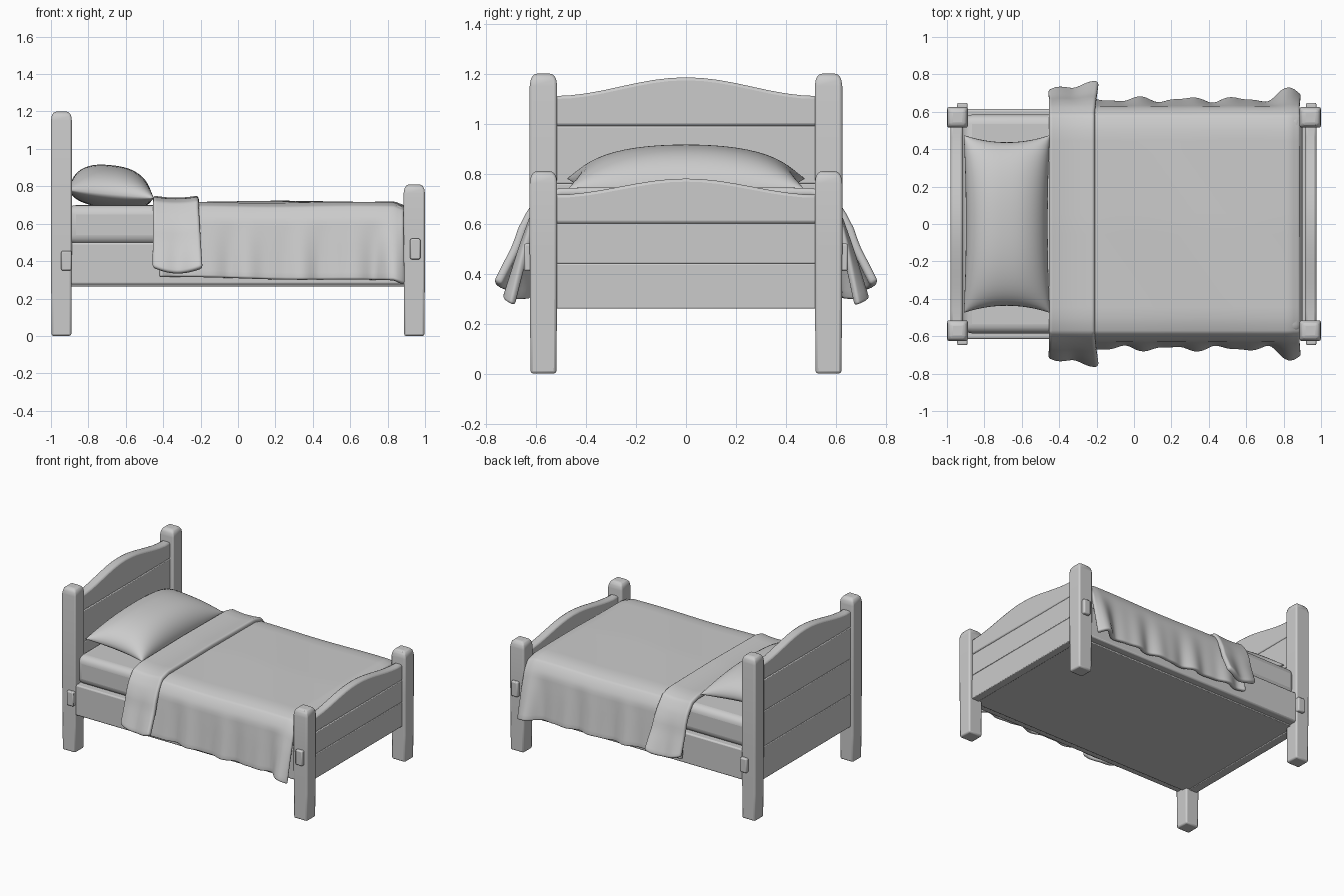
import bpy, bmesh, math
from mathutils import Vector

cube = bpy.data.objects.get("Cube")
if cube:
    bpy.data.objects.remove(cube, do_unlink=True)

grey = bpy.data.materials.new("plain grey")
grey.use_nodes = True
colour = (0.6, 0.6, 0.6, 1)
grey.diffuse_color = colour
grey.node_tree.nodes["Principled BSDF"].inputs["Base Color"].default_value = colour


def finish(bm, name, bevel=0, segments=2, thickness=0, angle=40):
    """Turn a bmesh into a smooth shaded object with its modifiers."""
    bmesh.ops.recalc_face_normals(bm, faces=bm.faces)
    mesh = bpy.data.meshes.new(name)
    bm.to_mesh(mesh)
    bm.free()
    ob = bpy.data.objects.new(name, mesh)
    bpy.context.collection.objects.link(ob)
    mesh.materials.append(grey)
    if thickness:
        mod = ob.modifiers.new("thickness", 'SOLIDIFY')
        mod.thickness, mod.offset = thickness, 0
    if bevel:
        mod = ob.modifiers.new("bevel", 'BEVEL')
        mod.width, mod.segments = bevel, segments
        mod.limit_method, mod.angle_limit = 'ANGLE', math.radians(35)
    bpy.ops.object.select_all(action='DESELECT')
    bpy.context.view_layer.objects.active = ob
    ob.select_set(True)
    bpy.ops.object.shade_smooth_by_angle(angle=math.radians(angle))
    return ob


def box(name, lo, hi, bevel=0.01, segments=2):
    bm = bmesh.new()
    bmesh.ops.create_cube(bm, size=1)
    lo, hi = Vector(lo), Vector(hi)
    for v in bm.verts:
        v.co = (lo + hi) / 2 + v.co * (hi - lo)
    return finish(bm, name, bevel, segments)


def sheet(name, nu, nv, func, thickness=0, bevel=0):
    """Grid surface; func maps u in 0..1 and v in -1..1 to a point."""
    bm = bmesh.new()
    rows = [[bm.verts.new(func(i / nu, 2 * j / nv - 1)) for j in range(nv + 1)]
            for i in range(nu + 1)]
    for a, b in zip(rows, rows[1:]):
        for j in range(nv):
            bm.faces.new((a[j], b[j], b[j + 1], a[j + 1]))
    return finish(bm, name, bevel, 3, thickness, 60)


def post(name, x0, x1, side, height):
    """Chunky post with a chamfered top and a slightly narrowed foot."""
    cx, cy, r = (x0 + x1) / 2, side * 0.57, (x1 - x0) / 2
    bm = bmesh.new()
    rings = []
    for z, s in ((0, .94), (.2, .97), (.5, 1), (height - .05, 1), (height - .015, .9), (height, .62)):
        rings.append([bm.verts.new((cx + sx * r * s, cy + sy * .055 * s, z))
                      for sx, sy in ((-1, -1), (1, -1), (1, 1), (-1, 1))])
    for a, b in zip(rings, rings[1:]):
        for k in range(4):
            bm.faces.new((a[k], a[k - 3], b[k - 3], b[k]))
    bm.faces.new(rings[0])
    bm.faces.new(rings[-1])
    finish(bm, name, 0.018, 2)


def board(name, x0, x1, seams, edge, crown):
    """Stacked planks, the last one with an arched top."""
    for n, z0 in enumerate(seams):
        last = n == len(seams) - 1
        steps = 16 if last else 1
        outline = [(-0.53, z0), (0.53, z0)]
        for i in range(steps + 1):
            y = 0.53 - 1.06 * i / steps
            arch = edge + (crown - edge) * (0.5 + 0.5 * math.cos(math.pi * y / 0.53))
            outline.append((y, arch if last else seams[n + 1]))
        bm = bmesh.new()
        face = bm.faces.new([bm.verts.new((x0, y, z)) for y, z in outline])
        out = bmesh.ops.extrude_face_region(bm, geom=[face])["geom"]
        bmesh.ops.translate(bm, vec=(x1 - x0, 0, 0),
                            verts=[g for g in out if isinstance(g, bmesh.types.BMVert)])
        finish(bm, f"{name}_plank_{n + 1}", 0.012 if last else 0.005, 2)


# Wooden frame
board("headboard", -0.98, -0.915, (0.26, 0.5, 0.76, 0.99), 1.11, 1.185)
board("footboard", 0.915, 0.975, (0.26, 0.44, 0.6), 0.715, 0.78)
for side, word in ((1, "left"), (-1, "right")):
    post(f"head_post_{word}", -1.0, -0.888, side, 1.2)
    post(f"foot_post_{word}", 0.885, 1.0, side, 0.81)
    ya, yb = sorted((side * 0.55, side * 0.615))
    box(f"side_rail_{word}", (-0.93, ya, 0.275), (0.93, yb, 0.5))
    ya, yb = sorted((side * 0.6, side * 0.648))
    box(f"head_peg_{word}", (-0.945, ya, 0.35), (-0.89, yb, 0.455), 0.008)
    box(f"foot_peg_{word}", (0.92, ya, 0.41), (0.975, yb, 0.52), 0.008)
box("bed_base", (-0.93, -0.56, 0.265), (0.93, 0.56, 0.5), 0.004)
box("mattress", (-0.915, -0.585, 0.49), (0.9, 0.585, 0.7), 0.05, 4)


def drape(v, top, hem_y, hem_z):
    """Point across a cloth lying on the bed and hanging over its sides."""
    path = ((0, top), (0.5, top - 0.006), (0.575, top - 0.025), (0.612, top - 0.085),
            (0.612 + (hem_y - 0.612) * 0.4, 0.5), (hem_y, hem_z))
    t = abs(v) * 8
    stops = (0, 3, 3.7, 4.5, 6.2, 8)
    for k in range(5):
        if t <= stops[k + 1]:
            f = (t - stops[k]) / (stops[k + 1] - stops[k])
            a, b = path[k], path[k + 1]
            return math.copysign(a[0] + (b[0] - a[0]) * f, v), a[1] + (b[1] - a[1]) * f


def blanket_point(u, v):
    x = -0.42 + 1.305 * u
    ripple = 0.012 * math.sin(x * 24 + (v > 0)) + 0.006 * math.sin(x * 41)
    corner = 0.055 * math.exp(-((x - 0.84) / 0.07) ** 2)
    y, z = drape(v, 0.705, 0.652 + ripple + corner, 0.315 - 0.02 * u)
    z += 0.003 * math.sin(7 * x + 5 * y) - 0.02 * max(0, u - 0.96) / 0.04
    return x, y, z


def fold_point(u, v):
    hang = max(0, abs(v) - 0.5) * 2
    x = -0.455 + (0.245 + 0.02 * hang) * u
    y, z = drape(v, 0.722, 0.685 + 0.045 * u + 0.01 * math.sin(9 * u), 0.365 - 0.03 * math.sin(math.pi * u))
    swell = 0.012 * (2 * u - 1) ** 2
    return x, y + math.copysign(0.018 * min(1, hang * 3), v), z + swell * (1 - hang)


# Bedding
sheet("blanket", 72, 48, blanket_point, 0.03, 0.012)
sheet("blanket_fold", 14, 48, fold_point, 0.035, 0.014)


def pillow(name):
    """Two puffed sheets meeting at a pinched seam with pulled corners."""
    bm = bmesh.new()
    n = 28
    for top in (True, False):
        rows = []
        for i in range(n + 1):
            a = -math.cos(math.pi * i / n)
            row = []
            for j in range(n + 1):
                b = -math.cos(math.pi * j / n)
                puff = math.sqrt(max(0, (1 - abs(a) ** 2.5) * (1 - abs(b) ** 2.2)))
                x = -0.68 + 0.23 * a * (1 - 0.05 * (1 - b * b) * abs(a))
                y = 0.475 * b * (1 - 0.08 * (1 - a * a) * b * b)
                z = 0.758 - 0.022 * a + (0.155 if top else -0.075) * puff
                row.append(bm.verts.new((x, y, z)))
            rows.append(row)
        for p, q in zip(rows, rows[1:]):
            for j in range(n):
                bm.faces.new((p[j], q[j], q[j + 1], p[j + 1]))
    bmesh.ops.remove_doubles(bm, verts=bm.verts, dist=0.0005)
    finish(bm, name, angle=70)


pillow("pillow")
